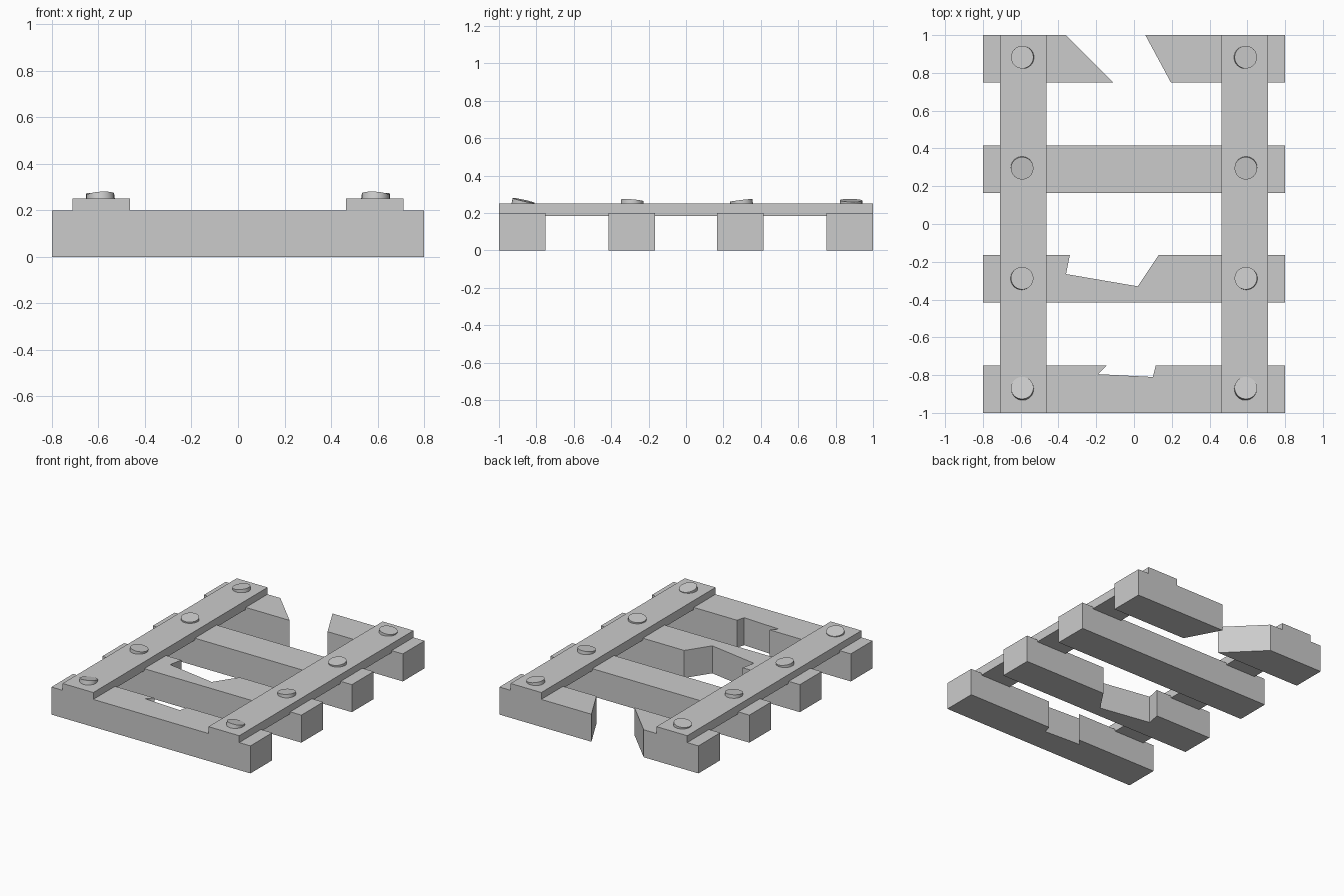
import bpy, bmesh
from mathutils import Vector, Matrix

if "Cube" in bpy.data.objects:
    bpy.data.objects.remove(bpy.data.objects["Cube"])


def prism(name, outline, z0, z1):
    """Extrude a flat outline from z0 up to z1."""
    bm = bmesh.new()
    face = bm.faces.new([bm.verts.new((x, y, z0)) for x, y in outline])
    top = bmesh.ops.extrude_face_region(bm, geom=[face])["geom"]
    bmesh.ops.translate(bm, vec=(0, 0, z1 - z0),
                        verts=[g for g in top if isinstance(g, bmesh.types.BMVert)])
    bmesh.ops.recalc_face_normals(bm, faces=bm.faces)
    return finish(name, bm)


def finish(name, bm):
    mesh = bpy.data.meshes.new(name)
    bm.to_mesh(mesh)
    bm.free()
    obj = bpy.data.objects.new(name, mesh)
    bpy.context.collection.objects.link(obj)
    return obj


def bolt(name, x, y, lean):
    """Round bolt head, its axis leaning by the given x and y amounts."""
    bm = bmesh.new()
    bmesh.ops.create_cone(bm, cap_ends=True, segments=24, radius1=0.06,
                          radius2=0.06, depth=0.06)
    axis = Vector((lean[0], lean[1], 1)).normalized()
    turn = Vector((0, 0, 1)).rotation_difference(axis).to_matrix().to_4x4()
    obj_matrix = Matrix.Translation((x, y, 0.267)) @ turn @ Matrix.Translation((0, 0, -0.03))
    bmesh.ops.transform(bm, matrix=obj_matrix, verts=bm.verts)
    obj = finish(name, bm)
    bpy.ops.object.select_all(action='DESELECT')
    obj.select_set(True)
    bpy.context.view_layer.objects.active = obj
    bpy.ops.object.shade_smooth_by_angle()


# Sleepers: chipped front pair, whole one, and the snapped back one
def sleeper(name, y0, y1, notch=()):
    prism(name, [(-0.8, y0), (0.8, y0), (0.8, y1), *notch, (-0.8, y1)], 0, 0.2)


sleeper("sleeper_front", -1, -0.75,
        [(0.115, -0.75), (0.1, -0.81), (-0.19, -0.795), (-0.145, -0.75)])
sleeper("sleeper_chipped", -0.415, -0.165,
        [(0.13, -0.165), (0.02, -0.33), (-0.36, -0.265), (-0.34, -0.165)])
sleeper("sleeper_whole", 0.165, 0.415)
prism("sleeper_broken_left",
      [(-0.8, 0.75), (-0.11, 0.75), (-0.36, 1), (-0.8, 1)], 0, 0.2)
prism("sleeper_broken_right",
      [(0.195, 0.75), (0.8, 0.75), (0.8, 1), (0.06, 1)], 0, 0.2)

# Rails with loose bolts, mirrored left and right
bolts = [(-0.868, (-0.07, 0.22)), (-0.287, (0.1, 0.08)),
         (0.295, (0.04, -0.12)), (0.883, (-0.14, 0.02))]
for side, s in (("left", 1), ("right", -1)):
    a, b = sorted((-0.71 * s, -0.463 * s))
    prism("rail_" + side, [(a, -1), (b, -1), (b, 1), (a, 1)], 0.185, 0.25)
    for i, (y, (lx, ly)) in enumerate(bolts):
        bolt(f"bolt_{side}_{i + 1}", -0.592 * s, y, (lx * s, ly))
